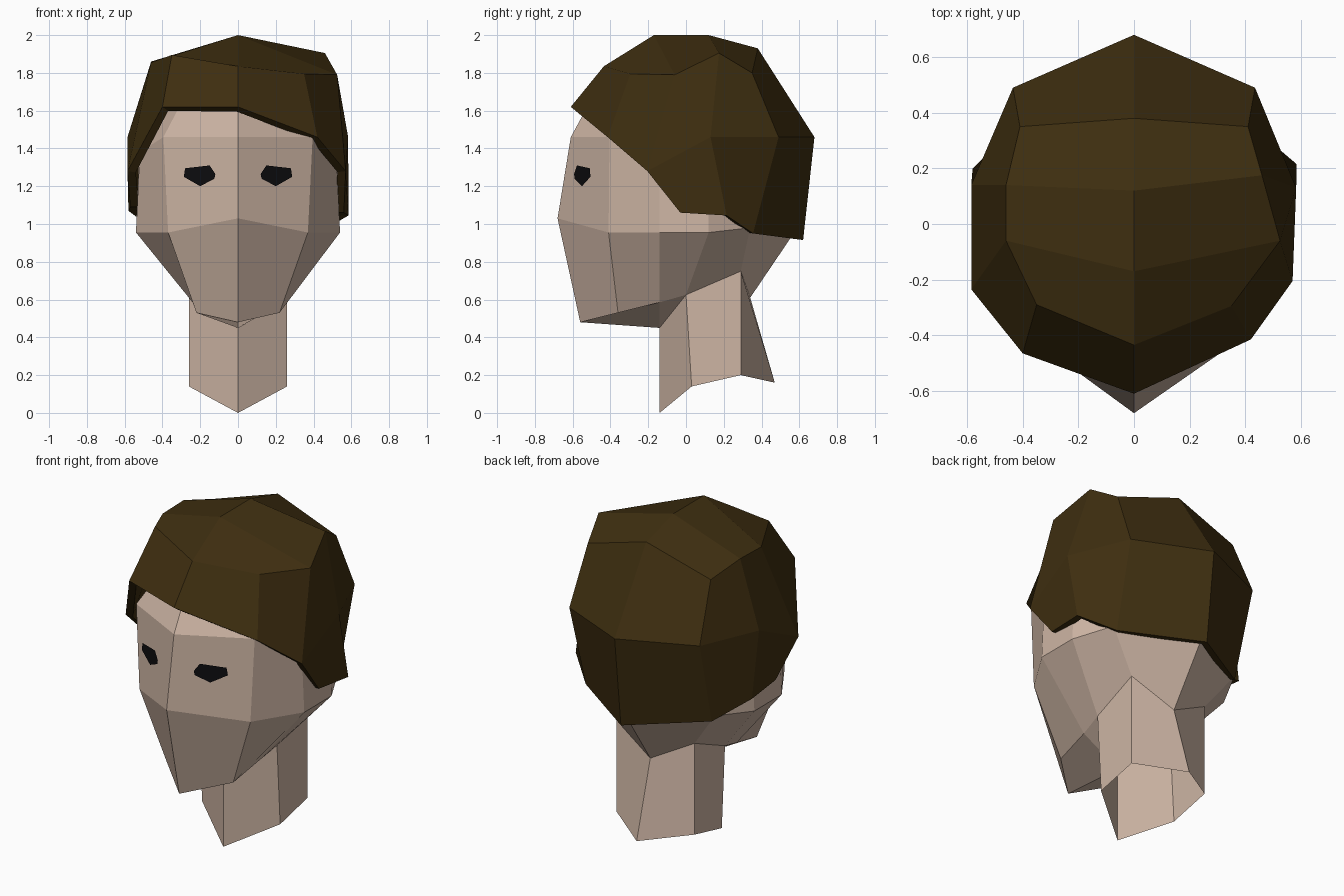
import bpy, bmesh

if "Cube" in bpy.data.objects:
    bpy.data.objects.remove(bpy.data.objects["Cube"])


def material(name, rgb):
    m = bpy.data.materials.new(name)
    m.diffuse_color = (*rgb, 1)
    m.use_nodes = True
    m.node_tree.nodes["Principled BSDF"].inputs["Base Color"].default_value = m.diffuse_color
    return m


SKIN = material("skin", (0.61, 0.46, 0.37))
HAIR = material("dark_brown", (0.048, 0.027, 0.005))
BLACK = material("eye_black", (0.004, 0.004, 0.005))


def make(name, faces, mat, solid=0):
    """Object from faces given as point lists; equal points are welded."""
    bm = bmesh.new()
    for face in faces:
        bm.faces.new([bm.verts.new(p) for p in face])
    bmesh.ops.remove_doubles(bm, verts=bm.verts, dist=0.0005)
    bmesh.ops.recalc_face_normals(bm, faces=bm.faces)
    me = bpy.data.meshes.new(name)
    bm.to_mesh(me)
    bm.free()
    me.materials.append(mat)
    ob = bpy.data.objects.new(name, me)
    bpy.context.collection.objects.link(ob)
    if solid:
        mod = ob.modifiers.new("thickness", 'SOLIDIFY')
        mod.thickness = solid
        mod.offset = -1
    return ob


def flip(faces):
    return [[(-x, y, z) for x, y, z in reversed(f)] for f in faces]


def bridge(a, b):
    return [[a[i], a[i + 1], b[i + 1], b[i]] for i in range(len(a) - 1)]


# Head: half rings from the front centre round to the back centre
jaw = [(0, -.56, .48), (.22, -.36, .53), (.24, -.14, .585),
       (.26, 0, .625), (.26, .29, .75), (0, .34, .61)]
cheek = [(0, -.68, 1.03), (.37, -.41, .955), (.54, -.14, .955),
         (.54, .12, .955), (.43, .34, .98), (0, .57, .95)]
brow = [(0, -.61, 1.46), (.395, -.405, 1.46), (.52, -.14, 1.38),
        (.52, .12, 1.44), (.38, .38, 1.44), (0, .56, 1.44)]
crown = [(0, -.49, 1.68), (.29, -.30, 1.66), (.37, -.12, 1.66),
         (.37, .12, 1.68), (.28, .28, 1.66), (0, .40, 1.68)]
top, throat = (0, 0, 1.82), (0, -.14, .45)

head = bridge(jaw, cheek) + bridge(cheek, brow) + bridge(brow, crown)
head += [[crown[i], crown[i + 1], top] for i in range(5)]
# Underside of the chin
head += [[jaw[0], jaw[1], jaw[2], throat], [throat, jaw[2], jaw[3]]]
make("head", head + flip(head), SKIN)

# Neck: open six-sided tube with a slanted lower rim
neck_top = [throat] + jaw[3:]
neck_low = [(0, -.14, 0), (.26, .03, .14), (.26, .29, .20), (0, .47, .16)]
neck = bridge(neck_top, neck_low)
make("neck", neck + flip(neck), SKIN)

# Eyes: thin flat plates just in front of the face
outline = [(.15, 1.31), (.28, 1.295), (.287, 1.25),
           (.20, 1.20), (.125, 1.24), (.12, 1.265)]
eye = [[(x, -.655 + .52 * x, z) for x, z in outline]]
make("right_eye", eye, BLACK)
make("left_eye", flip(eye), BLACK)

# Hair: centre line from the fringe over the top to the nape
centre = [(0, -.61, 1.62), (0, -.435, 1.835), (0, -.17, 2), (0, .12, 2),
          (0, .38, 1.93), (0, .68, 1.46), (0, .62, .915)]


def hair_half(upper, middle, lower):
    fringe, front, peak, rear, back, mid_back, nape = centre
    u, m, w = upper, middle, lower
    return [
        # top
        [front, peak, u[1], u[0]], [peak, rear, u[2], u[1]],
        [rear, back, u[3], u[2]],
        # sides
        *bridge([front] + u + [back], [fringe] + m + [mid_back]),
        # lower skirt
        *bridge(m[1:] + [mid_back], w + [nape]),
    ]


right = hair_half(
    [(.35, -.295, 1.795), (.525, -.06, 1.79), (.46, .175, 1.905), (.41, .35, 1.80)],
    [(.42, -.415, 1.46), (.57, -.205, 1.28), (.583, .13, 1.46), (.435, .49, 1.46)],
    [(.56, -.03, 1.06), (.585, .215, 1.045), (.42, .355, .95)])
left = hair_half(
    [(-.35, -.29, 1.895), (-.46, -.06, 1.855), (-.46, .14, 1.86), (-.41, .35, 1.80)],
    [(-.40, -.465, 1.62), (-.585, -.235, 1.28), (-.585, .14, 1.46), (-.435, .49, 1.46)],
    [(-.57, -.04, 1.09), (-.58, .20, 1.07), (-.42, .355, .95)])
make("hair", right + left, HAIR, solid=.045)
